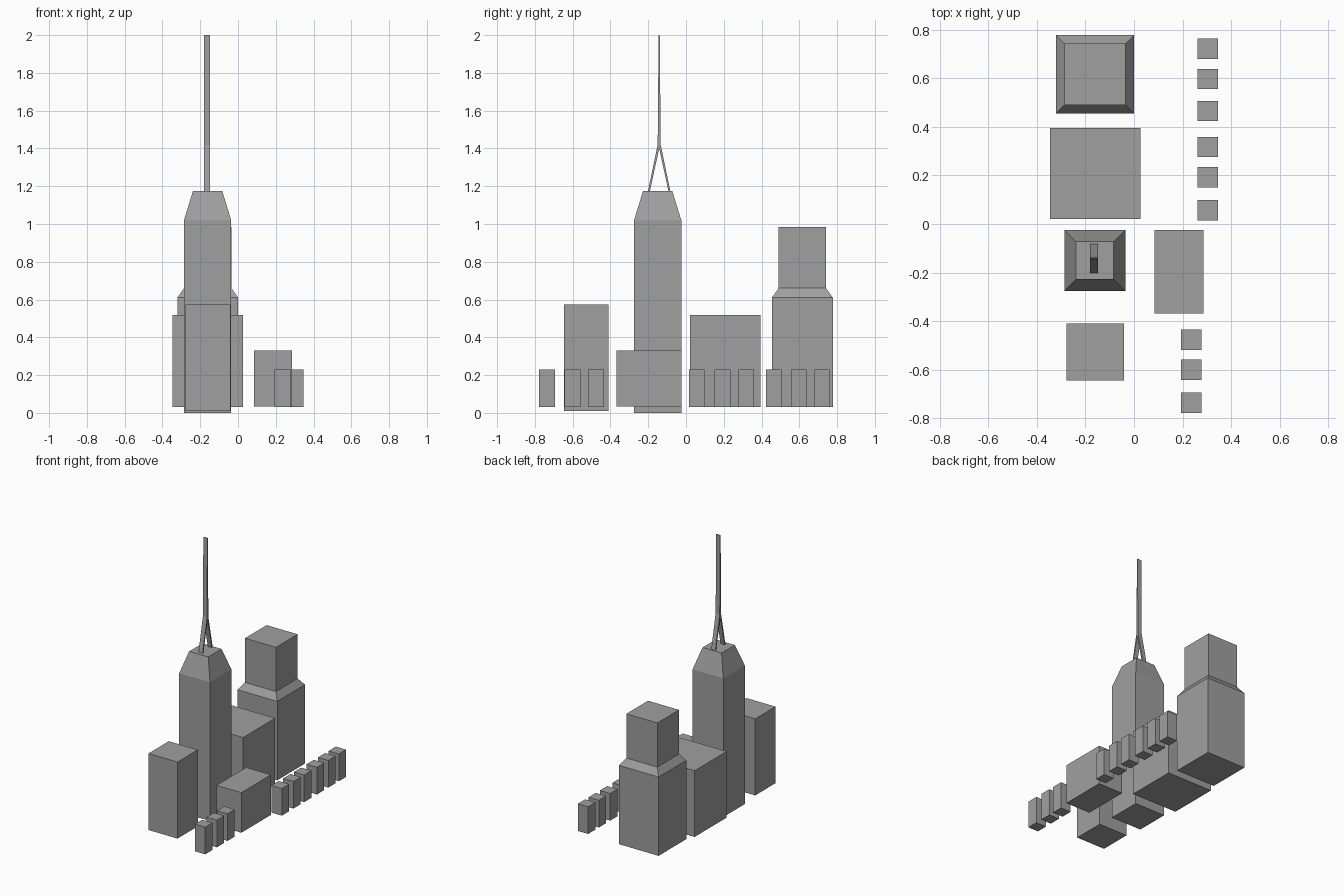
import bpy
import bmesh

cube = bpy.data.objects.get("Cube")
if cube:
    bpy.data.objects.remove(cube, do_unlink=True)

grey = bpy.data.materials.new("concrete grey")
grey.use_nodes = True
COLOUR = (0.35, 0.35, 0.35, 1)
grey.diffuse_color = COLOUR
grey.node_tree.nodes["Principled BSDF"].inputs["Base Color"].default_value = COLOUR


def finish(name, bm):
    """Turn a bmesh into a flat-shaded grey object."""
    bmesh.ops.recalc_face_normals(bm, faces=bm.faces)
    mesh = bpy.data.meshes.new(name)
    bm.to_mesh(mesh)
    bm.free()
    mesh.materials.append(grey)
    obj = bpy.data.objects.new(name, mesh)
    bpy.context.collection.objects.link(obj)
    return obj


def building(name, x, y, sections):
    """Stack square or oblong sections (z, width, depth) into one closed block."""
    bm = bmesh.new()
    rings = []
    for z, w, d in sections:
        corners = ((-1, -1), (1, -1), (1, 1), (-1, 1))
        rings.append([bm.verts.new((x + sx * w / 2, y + sy * d / 2, z)) for sx, sy in corners])
    bm.faces.new(rings[0])
    bm.faces.new(rings[-1])
    for low, high in zip(rings, rings[1:]):
        for i in range(4):
            j = (i + 1) % 4
            bm.faces.new((low[i], low[j], high[j], high[i]))
    return finish(name, bm)


def box(name, x, y, w, d, bottom, top):
    return building(name, x, y, [(bottom, w, d), (top, w, d)])


# Tall tower with tapered crown
TX, TY = -0.161, -0.15
building("tall_tower", TX, TY, [(0, 0.25, 0.25), (1.02, 0.25, 0.25), (1.175, 0.155, 0.155)])

# Split-leg mast: a flat wishbone profile given thickness along x
MAST_Y, MAST_X, MAST_W = -0.142, -0.164, 0.033
half = [(0.003, 2.0), (0.008, 1.42), (0.059, 1.175), (0.049, 1.175)]
profile = half + [(0, 1.40)] + [(-y, z) for y, z in reversed(half)]
bm = bmesh.new()
face = bm.faces.new([bm.verts.new((MAST_X - MAST_W / 2, MAST_Y + y, z)) for y, z in profile])
sweep = bmesh.ops.extrude_face_region(bm, geom=[face], use_keep_orig=True)
moved = [v for v in sweep["geom"] if isinstance(v, bmesh.types.BMVert)]
bmesh.ops.translate(bm, verts=moved, vec=(MAST_W, 0, 0))
finish("tower_mast", bm)

# Stepped tower at the back
building("stepped_tower", -0.16, 0.616,
         [(0.03, 0.322, 0.322), (0.61, 0.322, 0.322), (0.66, 0.252, 0.252), (0.985, 0.252, 0.252)])

# Plain blocks
box("wide_block", -0.16, 0.208, 0.373, 0.373, 0.03, 0.517)
box("front_block", -0.159, -0.527, 0.236, 0.236, 0.01, 0.573)
box("side_block", 0.185, -0.197, 0.202, 0.344, 0.035, 0.33)

# Rows of small houses
rows = {
    "back_house": (0.304, (0.721, 0.597, 0.465, 0.317, 0.193, 0.057)),
    "front_house": (0.236, (-0.477, -0.6, -0.736)),
}
for name, (x, centres) in rows.items():
    for i, y in enumerate(centres, 1):
        box(f"{name}_{i}", x, y, 0.084, 0.084, 0.03, 0.23)
